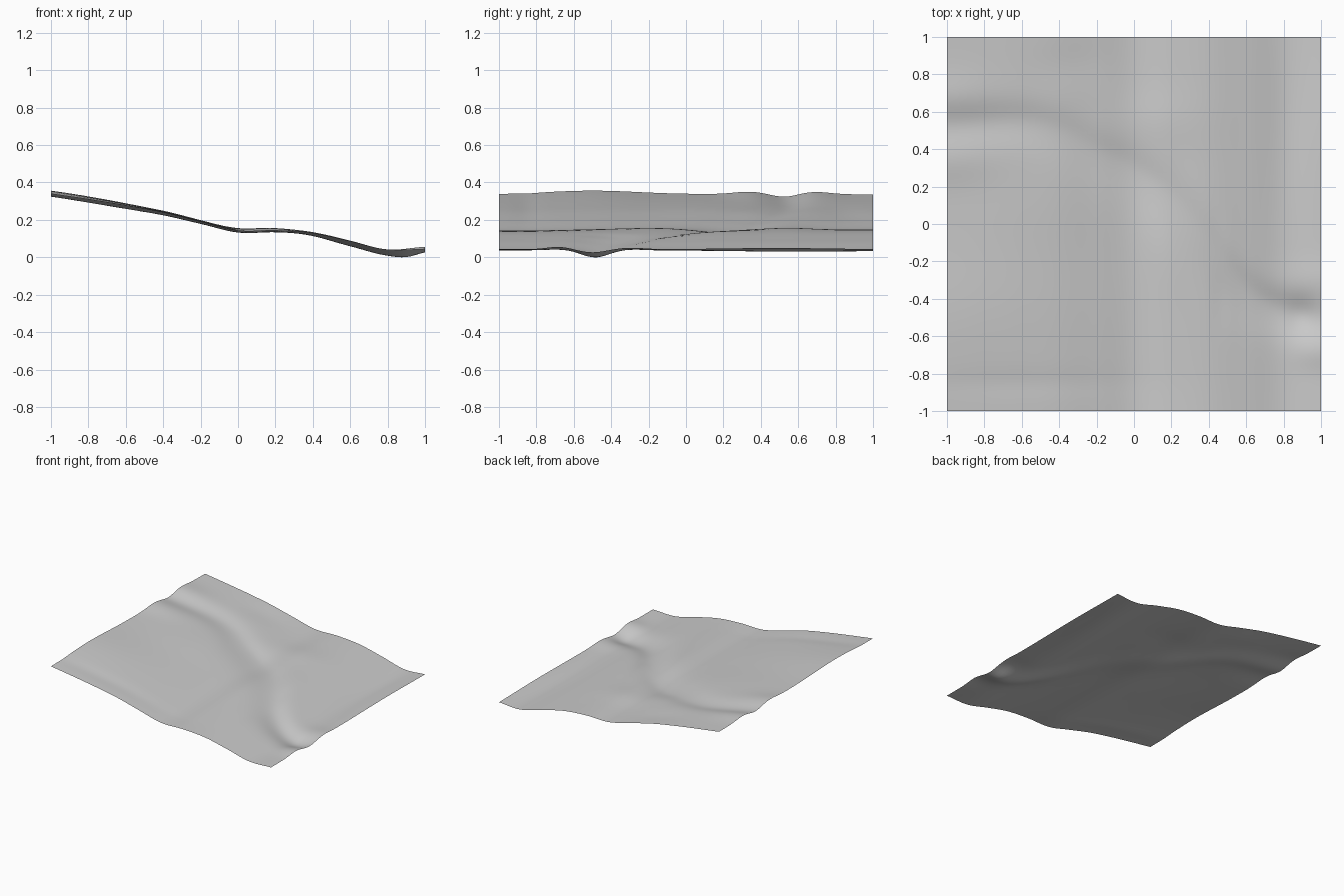
import bpy
import bmesh
from math import exp, hypot

cube = bpy.data.objects.get("Cube")
if cube:
    bpy.data.objects.remove(cube, do_unlink=True)


def curve(points, x):
    """Smooth curve through a few (x, value) points."""
    last = len(points) - 1
    i = 0
    while i < last - 1 and x > points[i + 1][0]:
        i += 1

    def slope(k):
        a, b = points[max(k - 1, 0)], points[min(k + 1, last)]
        return (b[1] - a[1]) / (b[0] - a[0])

    (xa, ya), (xb, yb) = points[i], points[i + 1]
    span = xb - xa
    t = (x - xa) / span
    hermite = t * t * (3 - 2 * t)
    return (ya + (yb - ya) * hermite
            + span * slope(i) * t * (1 - t) ** 2
            - span * slope(i + 1) * t * t * (1 - t))


# Overall hillside, falling from -x to +x with a shelf in the middle
hillside = [(-1, .338), (-.8, .31), (-.6, .28), (-.4, .245), (-.2, .197), (0, .15),
            (.2, .15), (.4, .134), (.6, .09), (.8, .042), (1, .045)]
# Winding stream bed: course seen from above, and depth along it
course = [(-1, .53), (-.6, .54), (-.4, .49), (-.2, .38), (0, .28), (.2, .13),
          (.4, -.13), (.5, -.27), (.65, -.4), (.8, -.47), (1, -.5)]
depth = [(-1, .016), (-.6, .02), (0, .018), (.4, .024), (.6, .03), (.8, .032),
         (.9, .038), (1, .017)]
# Gentle swells: centre x, centre y, width x, width y, height
swells = [(-1, -.5, .5, .35, .02), (-1, .34, .25, .12, .014), (-1, .68, .25, .12, .014),
          (1, -.68, .15, .09, .013), (1, -.3, .2, .1, .008), (.85, .6, .12, .5, -.008),
          (1, .5, .1, .4, .008), (.2, -.1, .25, .3, .01), (.1, .55, .25, .15, .009),
          (-.35, .85, .2, .12, -.006), (-.6, -.85, .5, .07, -.005), (.1, -.9, .4, .3, -.006),
          (-.5, .1, .4, .25, .006)]


def height(x, y):
    z = curve(hillside, x)
    bend = (curve(course, min(x + .02, 1)) - curve(course, max(x - .02, -1))) / .04
    across = (y - curve(course, x)) / hypot(1, bend)
    # The +y bank is steep; the other widens along the middle of the course
    width = .1 if across > 0 else .1 + .07 * exp(-(x / .5) ** 2)
    z -= curve(depth, x) * exp(-(across / width) ** 2)
    for cx, cy, wx, wy, rise in swells:
        z += rise * exp(-((x - cx) / wx) ** 2 - ((y - cy) / wy) ** 2)
    return z


# Ground sheet
mesh = bpy.data.meshes.new("ground")
bm = bmesh.new()
bmesh.ops.create_grid(bm, x_segments=80, y_segments=80, size=1)
for v in bm.verts:
    v.co.z = height(v.co.x, v.co.y)
lowest = min(v.co.z for v in bm.verts)
for v in bm.verts:
    v.co.z -= lowest
for f in bm.faces:
    f.smooth = True
bm.to_mesh(mesh)
bm.free()

ground = bpy.data.objects.new("ground", mesh)
bpy.context.collection.objects.link(ground)

grey = bpy.data.materials.new("plain grey")
grey.use_nodes = True
colour = (.6, .6, .6, 1)
grey.diffuse_color = colour
grey.node_tree.nodes["Principled BSDF"].inputs["Base Color"].default_value = colour
mesh.materials.append(grey)
